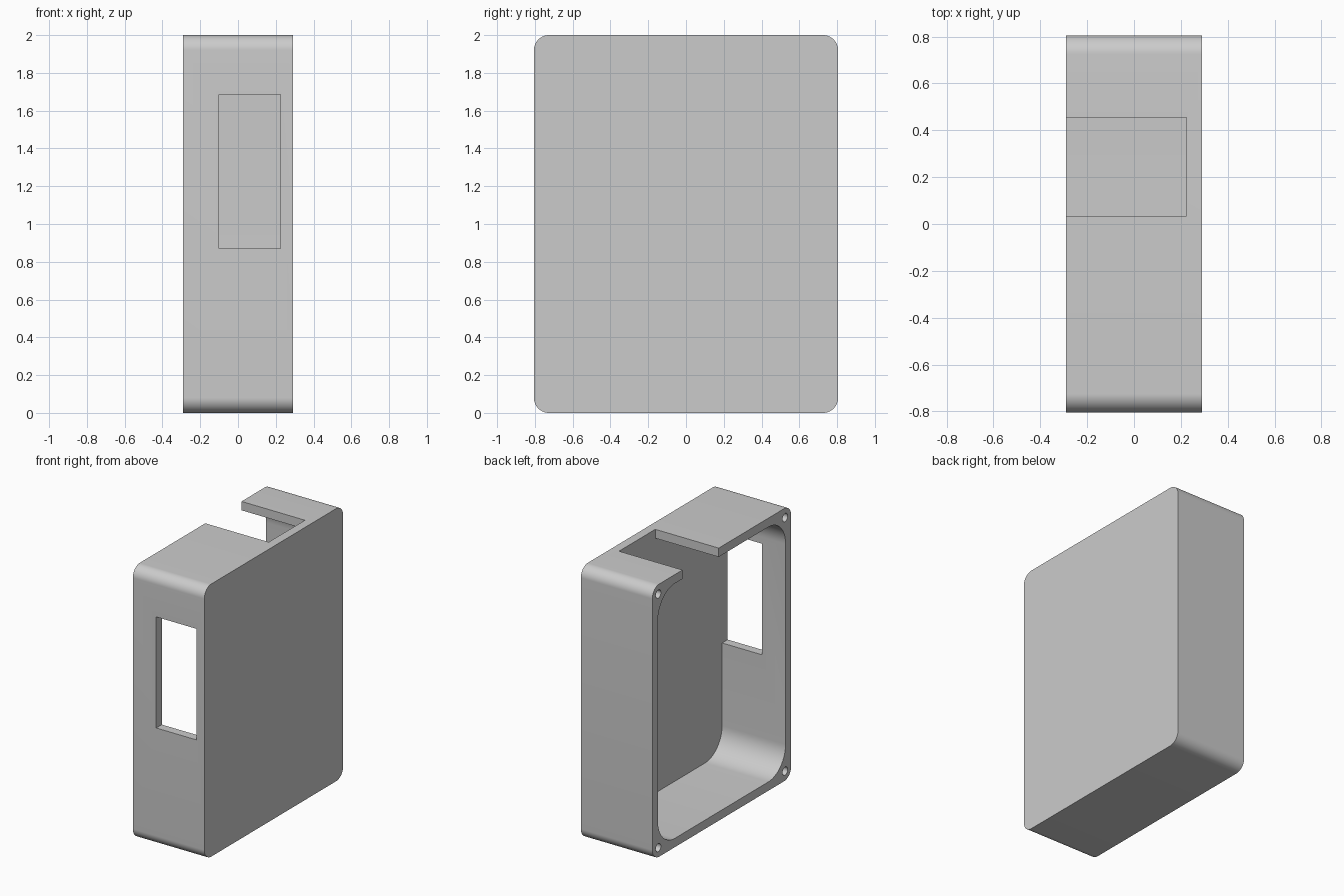
import bpy, bmesh, math

default = bpy.data.objects.get("Cube")
if default:
    bpy.data.objects.remove(default, do_unlink=True)

# Main dimensions
HALF_X, HALF_Y, HEIGHT = 0.29, 0.805, 2.0
WALL = 0.065
FLOOR_X = HALF_X - WALL
OPEN_X = -HALF_X

grey = bpy.data.materials.new("plain grey")
grey.use_nodes = True
grey.diffuse_color = (0.6, 0.6, 0.6, 1)
grey.node_tree.nodes["Principled BSDF"].inputs["Base Color"].default_value = (0.6, 0.6, 0.6, 1)


def rounded_outline(y0, y1, z0, z1, radius, steps=16):
    """Rounded rectangle in the YZ plane, counter-clockwise."""
    if radius == 0:
        return [(y0, z0), (y1, z0), (y1, z1), (y0, z1)]
    centres = [(y1 - radius, z1 - radius), (y0 + radius, z1 - radius),
               (y0 + radius, z0 + radius), (y1 - radius, z0 + radius)]
    points = []
    for quarter, (cy, cz) in enumerate(centres):
        for i in range(steps + 1):
            a = math.pi / 2 * (quarter + i / steps)
            points.append((cy + radius * math.cos(a), cz + radius * math.sin(a)))
    return points


def prism(name, outline, x0, x1):
    """Extrude a YZ outline along x."""
    bm = bmesh.new()
    face = bm.faces.new([bm.verts.new((x0, y, z)) for y, z in outline])
    side = bmesh.ops.extrude_face_region(bm, geom=[face])
    verts = [g for g in side["geom"] if isinstance(g, bmesh.types.BMVert)]
    bmesh.ops.translate(bm, verts=verts, vec=(x1 - x0, 0, 0))
    bmesh.ops.recalc_face_normals(bm, faces=bm.faces)
    mesh = bpy.data.meshes.new(name)
    bm.to_mesh(mesh)
    bm.free()
    mesh.materials.append(grey)
    obj = bpy.data.objects.new(name, mesh)
    bpy.context.collection.objects.link(obj)
    return obj


def cut(target, cutter):
    """Subtract a cutter from the target and discard it."""
    cutter.hide_render = True
    mod = target.modifiers.new("cut", "BOOLEAN")
    mod.operation = "DIFFERENCE"
    mod.solver = "EXACT"
    mod.object = cutter
    bpy.context.view_layer.objects.active = target
    bpy.ops.object.modifier_apply(modifier=mod.name)
    bpy.data.objects.remove(cutter, do_unlink=True)


# Outer shell block
case = prism("case_shell", rounded_outline(-HALF_Y, HALF_Y, 0, HEIGHT, 0.08), -HALF_X, HALF_X)

# Cavity, open on one broad side
inner_y = HALF_Y - WALL
cut(case, prism("cavity_cutter",
                rounded_outline(-inner_y, inner_y, WALL, HEIGHT - WALL, 0.2),
                OPEN_X - 0.1, FLOOR_X))

# Notch through the top wall
cut(case, prism("top_notch_cutter", rounded_outline(0.035, 0.455, 1.7, 2.1, 0),
                OPEN_X - 0.1, FLOOR_X))

# Window through the front wall
cut(case, prism("front_window_cutter", rounded_outline(-0.9, -0.6, 0.87, 1.685, 0),
                -0.1, FLOOR_X))

# Blind screw holes in the four rim corners
inset, hole = 0.07, 0.03
for y in (-HALF_Y + inset, HALF_Y - inset):
    for z in (inset, HEIGHT - inset):
        ring = [(y + hole * math.cos(math.tau * i / 24), z + hole * math.sin(math.tau * i / 24))
                for i in range(24)]
        cut(case, prism("screw_hole_cutter", ring, OPEN_X - 0.1, OPEN_X + 0.25))

# Smooth the rounded corners, keep hard edges
bpy.ops.object.select_all(action="DESELECT")
case.select_set(True)
bpy.context.view_layer.objects.active = case
bpy.ops.object.shade_smooth_by_angle(angle=math.radians(30))
